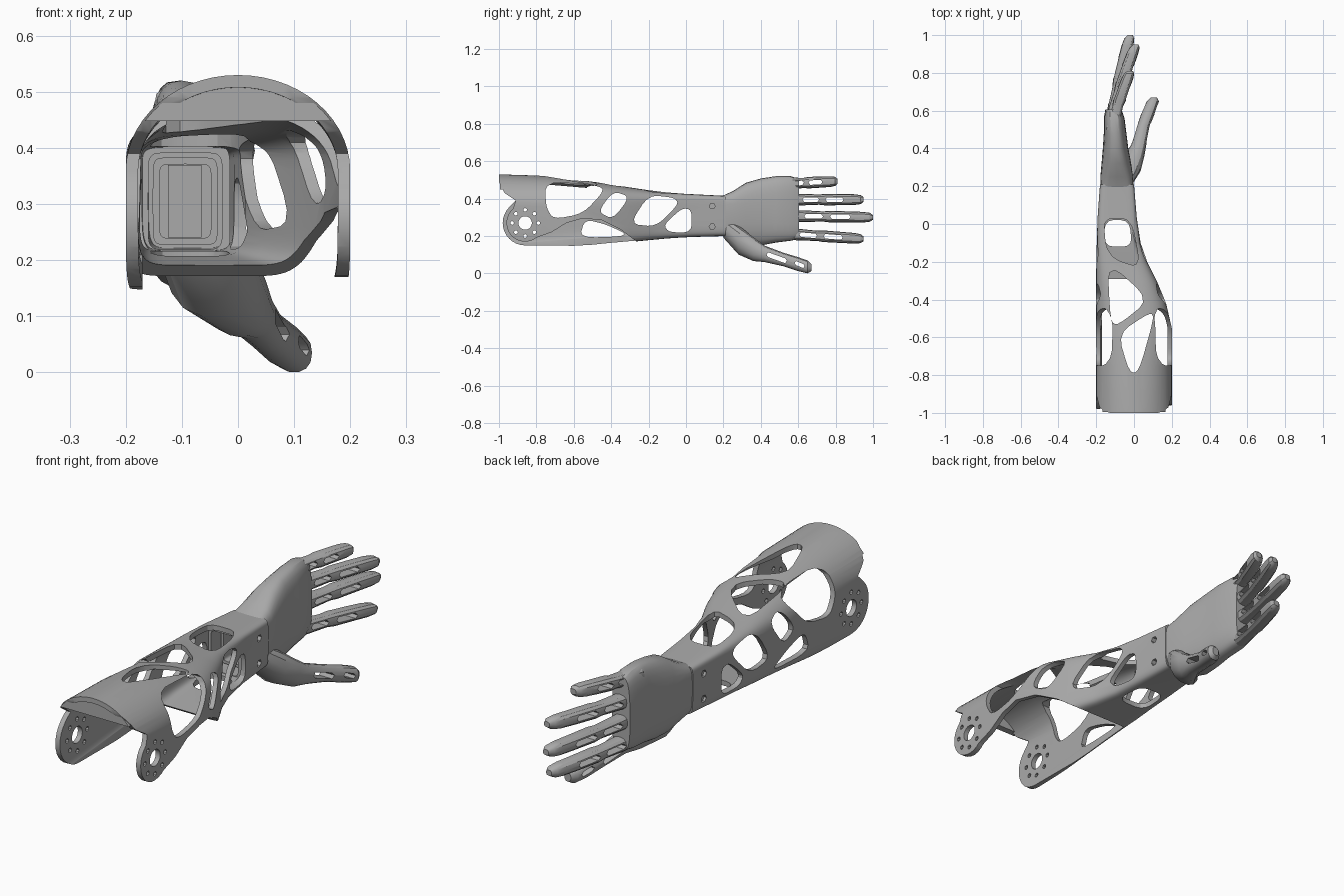
import bpy, bmesh, math

if "Cube" in bpy.data.objects:
    bpy.data.objects.remove(bpy.data.objects["Cube"])

# One plain grey plastic for every part
grey = bpy.data.materials.new("grey_plastic")
grey.use_nodes = True
grey.diffuse_color = (.4, .4, .4, 1)
grey.node_tree.nodes["Principled BSDF"].inputs["Base Color"].default_value = grey.diffuse_color


def finish(name, bm):
    """Turn a bmesh into a linked object with consistent normals."""
    bmesh.ops.recalc_face_normals(bm, faces=bm.faces[:])
    mesh = bpy.data.meshes.new(name)
    bm.to_mesh(mesh)
    bm.free()
    mesh.materials.append(grey)
    obj = bpy.data.objects.new(name, mesh)
    bpy.context.collection.objects.link(obj)
    return obj


def signed_power(value, power):
    return math.copysign(abs(value) ** power, value)


def section(station, sides, inset=0):
    """Rounded outline across the arm: separate roundness above and below the shoulder."""
    y, left, right, top, bottom, round_top, round_low, shoulder = station
    centre, half = (left + right) / 2, (right - left) / 2 - inset
    ring = []
    for i in range(sides):
        angle = math.tau * i / sides
        c, s = math.cos(angle), math.sin(angle)
        power = 2 / (round_top if s >= 0 else round_low)
        height = (top - shoulder if s >= 0 else shoulder - bottom) - inset
        ring.append((centre + half * signed_power(c, power), y,
                     shoulder + height * signed_power(s, power)))
    return ring


def bridge(bm, a, b):
    for i in range(len(a)):
        j = (i + 1) % len(a)
        bm.faces.new((a[i], a[j], b[j], b[i]))


def loft(name, stations, sides, wall=0):
    """Skin sections along y, either capped solid or as a tube with a wall."""
    bm = bmesh.new()

    def skin(inset):
        rings = [[bm.verts.new(p) for p in section(s, sides, inset)] for s in stations]
        for a, b in zip(rings, rings[1:]):
            bridge(bm, a, b)
        return rings

    outer = skin(0)
    if wall:
        inner = skin(wall)
        bridge(bm, outer[0], inner[0])
        bridge(bm, outer[-1], inner[-1])
    else:
        bm.faces.new(outer[0])
        bm.faces.new(outer[-1])
    return finish(name, bm)


def oval(y, x, z, rx, rz, roundness=2.3):
    return (y, x - rx, x + rx, z + rz, z - rz, roundness, roundness, z)


def add_prism(bm, outline, axis, low, high):
    """Extrude a flat outline along x, y or z."""
    def place(p, d):
        return {"x": (d, p[0], p[1]), "y": (p[0], d, p[1]), "z": (p[0], p[1], d)}[axis]
    a, b = ([bm.verts.new(place(p, d)) for p in outline] for d in (low, high))
    bridge(bm, a, b)
    bm.faces.new(a)
    bm.faces.new(b)


def prisms(name, outlines, axis, low, high):
    bm = bmesh.new()
    for outline in outlines:
        add_prism(bm, outline, axis, low, high)
    return finish(name, bm)


def soften(outline, rounds=2, amount=.2):
    """Round the corners of an outline by cutting them."""
    for _ in range(rounds):
        result = []
        for p, q in zip(outline, outline[1:] + outline[:1]):
            for t in (amount, 1 - amount):
                result.append((p[0] + (q[0] - p[0]) * t, p[1] + (q[1] - p[1]) * t))
        outline = result
    return outline


def arc(centre, radius, start, end, steps):
    angles = [math.radians(start + (end - start) * i / steps) for i in range(steps + 1)]
    return [(centre[0] + radius * math.cos(a), centre[1] + radius * math.sin(a)) for a in angles]


def circle(centre, radius, steps=12):
    return arc(centre, radius, 0, 360, steps)[:-1]


def carve(obj, cutter):
    mod = obj.modifiers.new("cut", "BOOLEAN")
    mod.operation, mod.solver, mod.object = "DIFFERENCE", "EXACT", cutter
    bpy.context.view_layer.objects.active = obj
    bpy.ops.object.modifier_apply(modifier=mod.name)
    bpy.data.objects.remove(cutter)


parts = []

# Forearm shell: y, left, right, top, bottom, roundness of the top
arm = [(-1, -.2, .2, .53, .1, 2), (-.75, -.2, .2, .522, .12, 2),
       (-.55, -.2, .2, .497, .14, 2.2), (-.42, -.2, .17, .48, .155, 2.5),
       (-.3, -.2, .12, .46, .168, 3), (-.2, -.2, .07, .445, .178, 3.5),
       (-.1, -.197, .035, .435, .187, 4.5), (.03, -.193, .015, .424, .195, 6),
       (.21, -.18, 0, .415, .2, 6)]
arm = [s + (8, .36) for s in arm]
shell = loft("forearm_shell", arm, 56, wall=.022)
parts.append(shell)

# Elbow outline with round hinge lobes, deeper on the right arm wall
hinge = (-.86, .27)
brow = [(-1.1, .49), (-1, .49), (-.97, .43), (-.91, .39)]
left_edge = arc(hinge, .1, 130, 310, 14) + [(-.72, .22), (-.64, .27), (-.55, .295),
                                            (-.45, .285), (-.35, .235), (-.25, .16)]
right_edge = arc(hinge, .12, 135, 270, 12) + [(-.6, .148), (-.25, .168)]
floor = [(-.25, -.1), (-1.1, -.1)]
carve(shell, prisms("left_trim", [brow + left_edge + floor], "x", -.17, .4))
carve(shell, prisms("right_trim", [brow + right_edge + floor], "x", -.4, -.169))

# Truss windows shared by both walls
windows = [
    [(-.75, .49), (-.5, .475), (-.43, .45), (-.55, .32), (-.71, .29), (-.75, .36)],
    [(-.47, .33), (-.39, .44), (-.3, .41), (-.39, .29)],
    [(-.3, .265), (-.2, .42), (-.06, .405), (-.04, .37), (-.16, .25)],
    [(-.12, .26), (-.02, .35), (.03, .34), (.03, .22), (-.09, .22)],
]
low_window = [(-.57, .19), (-.54, .29), (-.42, .26), (-.3, .2)]
bolts = [circle(p, .01, 8) for p in circle(hinge, .07, 8)]
wall_holes = [soften(w) for w in windows] + [circle(hinge, .036, 20)] + bolts
wall_holes += [circle((.14, z), .016, 6) for z in (.25, .36)]
carve(shell, prisms("left_holes", wall_holes, "x", -.03, .4))
carve(shell, prisms("right_holes", wall_holes + [soften(low_window)], "x", -.4, -.1))

# Top truss windows and the underside opening
roof = [
    [(-.16, .03), (-.015, .03), (.035, -.23), (-.1, -.19), (-.15, -.12)],
    [(-.14, -.2), (.085, -.4), (-.09, -.54), (-.125, -.51)],
    [(-.085, -.58), (.09, -.465), (.105, -.5), (.025, -.785), (-.025, -.785)],
]
carve(shell, prisms("roof_holes", [soften(w) for w in roof], "z", .38, .7))
belly = [(-.155, .02), (-.025, .02), (-.01, -.12), (-.155, -.12)]
carve(shell, prisms("belly_hole", [soften(belly)], "z", .1, .26))

# Crescent brow closing the arch above the elbow
rim = [(x, z) for x, _, z in section(arm[0], 56, .004) if z > .44]
parts.append(prisms("elbow_crescent", [rim], "y", -.995, -.965))

# Nested wrist frames and the plug between them
for name, start, margin, wall in (("wrist_collar", .04, 0, .014),
                                  ("wrist_inner_frame", .1, .022, .012)):
    ends = [(y, -.174 + margin, -.014 - margin, .405 - margin, .205 + margin, 9, 9, .305)
            for y in (start, .2)]
    parts.append(loft(name, ends, 40, wall))
plug = [(-.125, .24), (-.065, .24), (-.065, .37), (-.125, .37)]
parts.append(prisms("wrist_plug", [plug], "y", .13, .22))

# Palm: y, left, right, top, bottom
palm = [(.19, -.178, -.002, .413, .202, 5), (.25, -.178, -.005, .44, .18, 3.5),
        (.32, -.172, -.015, .485, .15, 2.8), (.4, -.165, -.03, .508, .15, 2.6),
        (.48, -.16, -.04, .52, .165, 2.8), (.56, -.16, -.05, .52, .175, 3.2),
        (.605, -.152, -.065, .505, .185, 3.2)]
parts.append(loft("palm", [s + (s[-1], .32) for s in palm], 28))


def slot(y0, z0, y1, z1, half):
    nose = half * .8
    return [(y0, z0), (y0 + nose, z0 + half), (y1 - nose, z1 + half),
            (y1, z1), (y1 - nose, z1 - half), (y0 + nose, z0 - half)]


# Fingers: root y and z, then tip x, y and z; two slots through each
fingers = {"little_finger": (.5, .478, -.02, .81, .493),
           "ring_finger": (.54, .395, .01, .95, .395),
           "middle_finger": (.54, .308, -.02, 1, .3),
           "index_finger": (.52, .213, 0, .95, .185)}
swell = ((0, 1), (.2, 1), (.42, .88), (.5, 1), (.72, .96), (.88, .92), (.96, .78), (1, .4))
for name, (y0, z0, x1, y1, z1) in fingers.items():
    def at(t):
        return y0 + (y1 - y0) * t, z0 + (z1 - z0) * t
    rings = []
    for t, size in swell:
        y, z = at(t)
        x = -.115 + (x1 + .115) * t ** 1.3
        rings.append(oval(y, x, z, .034 * size, .031 * size, 2.6))
    finger = loft(name, rings, 12)
    holes = [slot(*at(a), *at(b), .012) for a, b in ((.2, .42), (.5, .74))]
    carve(finger, prisms("finger_slots", holes, "x", -.4, .3))
    parts.append(finger)

# Thumb with its mound growing out of the palm
thumb = loft("thumb", [oval(*s) for s in (
    (.2, -.085, .25, .07, .06), (.28, -.045, .18, .08, .08), (.36, 0, .13, .055, .065),
    (.42, .025, .105, .04, .045), (.52, .05, .075, .034, .037), (.6, .08, .05, .036, .038),
    (.65, .1, .035, .032, .035), (.67, .105, .032, .016, .02))], 14)
holes = [slot(.43, .1, .54, .068, .013), slot(.58, .055, .635, .04, .011)]
carve(thumb, prisms("thumb_slots", holes, "x", -.1, .3))
parts.append(thumb)

# Smooth shading with sharp edges kept
bpy.ops.object.select_all(action="DESELECT")
for part in parts:
    part.select_set(True)
bpy.context.view_layer.objects.active = shell
bpy.ops.object.shade_smooth_by_angle(angle=math.radians(30))
